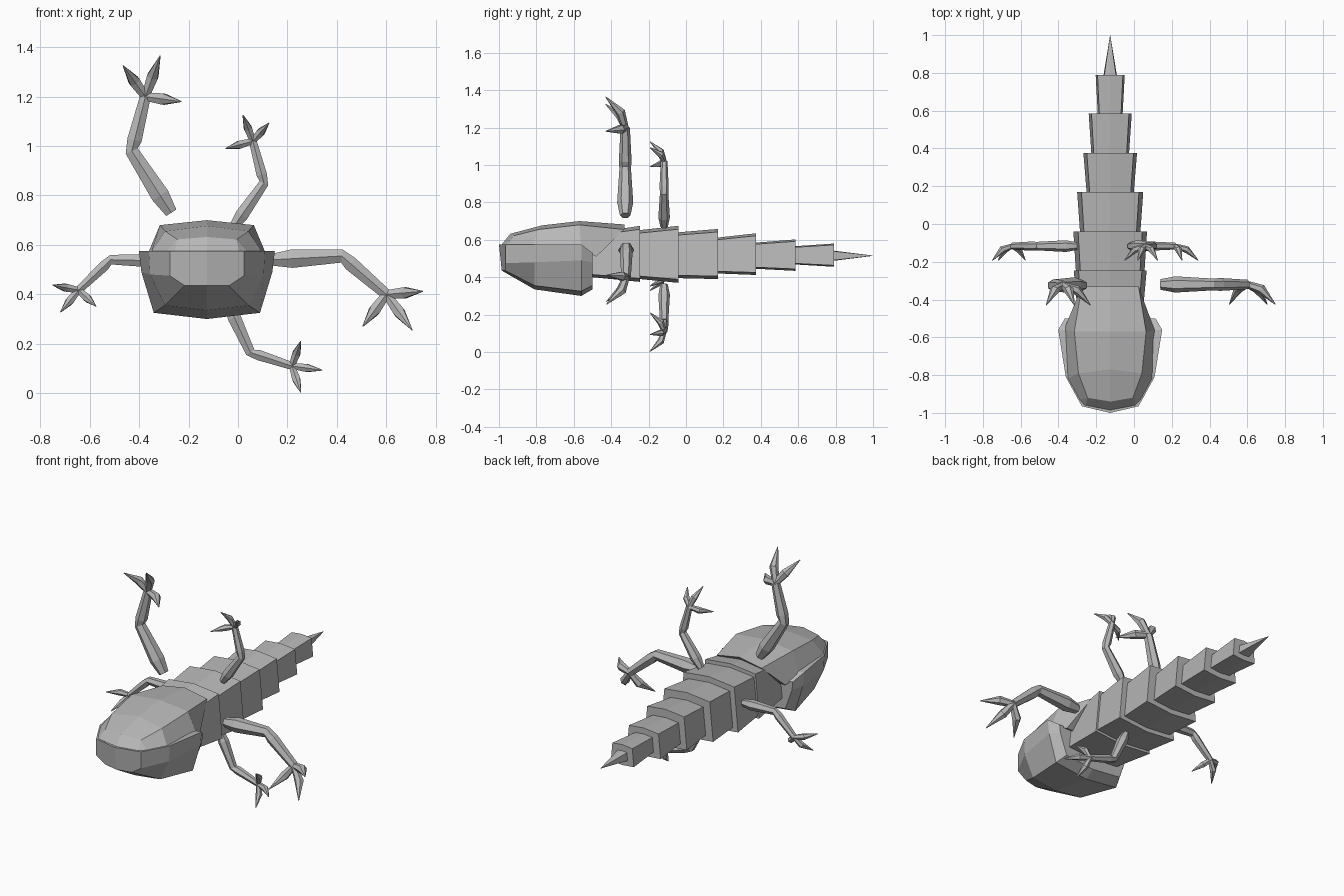
import bpy, bmesh
from mathutils import Vector
import math

if "Cube" in bpy.data.objects:
    bpy.data.objects.remove(bpy.data.objects["Cube"])

CX = -0.126  # body centre line

grey = bpy.data.materials.new("plain grey")
grey.diffuse_color = (0.48, 0.48, 0.48, 1)
grey.use_nodes = True
grey.node_tree.nodes["Principled BSDF"].inputs["Base Color"].default_value = grey.diffuse_color


def finish(name, bm):
    bmesh.ops.recalc_face_normals(bm, faces=bm.faces)
    me = bpy.data.meshes.new(name)
    bm.to_mesh(me)
    bm.free()
    me.materials.append(grey)
    bpy.context.collection.objects.link(bpy.data.objects.new(name, me))


def bridge(bm, rings):
    n = len(rings[0])
    for a, b in zip(rings, rings[1:]):
        for i in range(n):
            j = (i + 1) % n
            bm.faces.new((a[i], a[j], b[j], b[i]))


def mirrored_loft(name, halves):
    """Each half ring runs from top centre to bottom centre as (half width, y, z)."""
    bm = bmesh.new()
    rings = []
    for h in halves:
        full = h + [(-x, y, z) for x, y, z in reversed(h[1:-1])]
        rings.append([bm.verts.new((CX + x, y, z)) for x, y, z in full])
    bridge(bm, rings)
    k = len(halves[0])
    for r in (rings[0], rings[-1]):
        bm.faces.new(r[:k])
        bm.faces.new(r[k - 1:] + r[:1])
    finish(name, bm)


def tube(bm, pts, radii, sides=6):
    pts = [Vector(p) for p in pts]
    rings = []
    for i, (p, r) in enumerate(zip(pts, radii)):
        t = (pts[min(i + 1, len(pts) - 1)] - pts[max(i - 1, 0)]).normalized()
        y = Vector((0, 1, 0))
        u = (y - t * t.dot(y)).normalized()
        v = t.cross(u)
        rings.append([bm.verts.new(p + r * (u * math.cos(a) + v * math.sin(a)))
                      for a in (2 * math.pi * k / sides for k in range(sides))])
    bridge(bm, rings)
    bm.faces.new(rings[0])
    bm.faces.new(rings[-1])


# upper head shell, its back edge sweeping down and forward
mirrored_loft("head_shell", [
    [(0, -.985, .575), (.13, -.96, .575), (.145, -.955, .57), (0, -.975, .56)],
    [(0, -.94, .632), (.12, -.92, .622), (.165, -.93, .57), (0, -.93, .56)],
    [(0, -.77, .677), (.168, -.79, .655), (.225, -.82, .57), (0, -.8, .56)],
    [(0, -.57, .70), (.19, -.57, .68), (.245, -.56, .55), (0, -.56, .55)],
    [(0, -.33, .682), (.15, -.33, .655), (.205, -.48, .51), (0, -.48, .51)],
])

# lower head
mirrored_loft("lower_head", [
    [(0, -1, .575), (.15, -.965, .575), (.15, -.965, .475), (.09, -.965, .435), (0, -.985, .435)],
    [(0, -.81, .57), (.235, -.81, .575), (.23, -.81, .48), (.17, -.81, .355), (0, -.81, .335)],
    [(0, -.56, .55), (.275, -.56, .575), (.265, -.56, .49), (.215, -.56, .325), (0, -.56, .30)],
    [(0, -.5, .525), (.24, -.5, .53), (.235, -.5, .48), (.19, -.5, .355), (0, -.5, .335)],
])


# overlapping body segments, each flaring towards the back
def section(y, w, top, bottom):
    h = 0.06 * (top - bottom)
    return [(0, y, top), (w * .87, y, top - h), (w, y, bottom + h), (0, y, bottom)]


segments = [
    ((-.50, .17, .635, .40), (-.245, .193, .675, .375)),
    ((-.245, .182, .652, .39), (-.04, .195, .675, .37)),
    ((-.04, .16, .64, .395), (.17, .175, .658, .39)),
    ((.17, .125, .612, .42), (.375, .142, .635, .412)),
    ((.375, .10, .585, .445), (.585, .114, .602, .434)),
    ((.585, .066, .566, .468), (.79, .077, .58, .456)),
    ((.79, .035, .542, .488), (.998, .001, .516, .514)),
]
for i, (a, b) in enumerate(segments):
    name = "tail_spike" if i == 6 else f"body_segment_{i + 1}"
    mirrored_loft(name, [section(*a), section(*b)])


# limbs: root, knee, wrist and three claw tips in the front view
def limb(name, y, size, root, knee, wrist, tips):
    bm = bmesh.new()
    at = lambda p, dy=0: Vector((p[0], y + dy, p[1]))
    r, k, w = at(root), at(knee), at(wrist)
    tube(bm, [r, r.lerp(k, .28), k, k.lerp(w, .2), w],
         [s * size for s in (.028, .043, .031, .034, .025)])
    for t in tips:
        tip = at(t, -.105 * size)
        mid = w.lerp(at(t), .5) + Vector((0, -.025 * size, 0))
        tube(bm, [w.lerp(mid, -.1), mid, tip], [.018 * size, .026 * size, .002])
    finish(name, bm)


limb("upper_left_limb", -.325, 1, (-.27, .73), (-.43, .98), (-.375, 1.2),
     [(-.465, 1.325), (-.315, 1.365), (-.23, 1.18)])
limb("right_limb", -.32, 1, (.14, .54), (.42, .555), (.6, .4),
     [(.748, .412), (.505, .27), (.705, .255)])
limb("upper_right_limb", -.117, .72, (-.02, .67), (.105, .85), (.06, 1.02),
     [(.02, 1.125), (.125, 1.093), (-.05, .99)])
limb("left_limb", -.117, .72, (-.3, .535), (-.515, .54), (-.645, .417),
     [(-.75, .437), (-.718, .328), (-.575, .352)])
limb("lower_limb", -.117, .72, (-.04, .36), (.05, .165), (.218, .11),
     [(.254, .21), (.34, .093), (.254, .003)])
